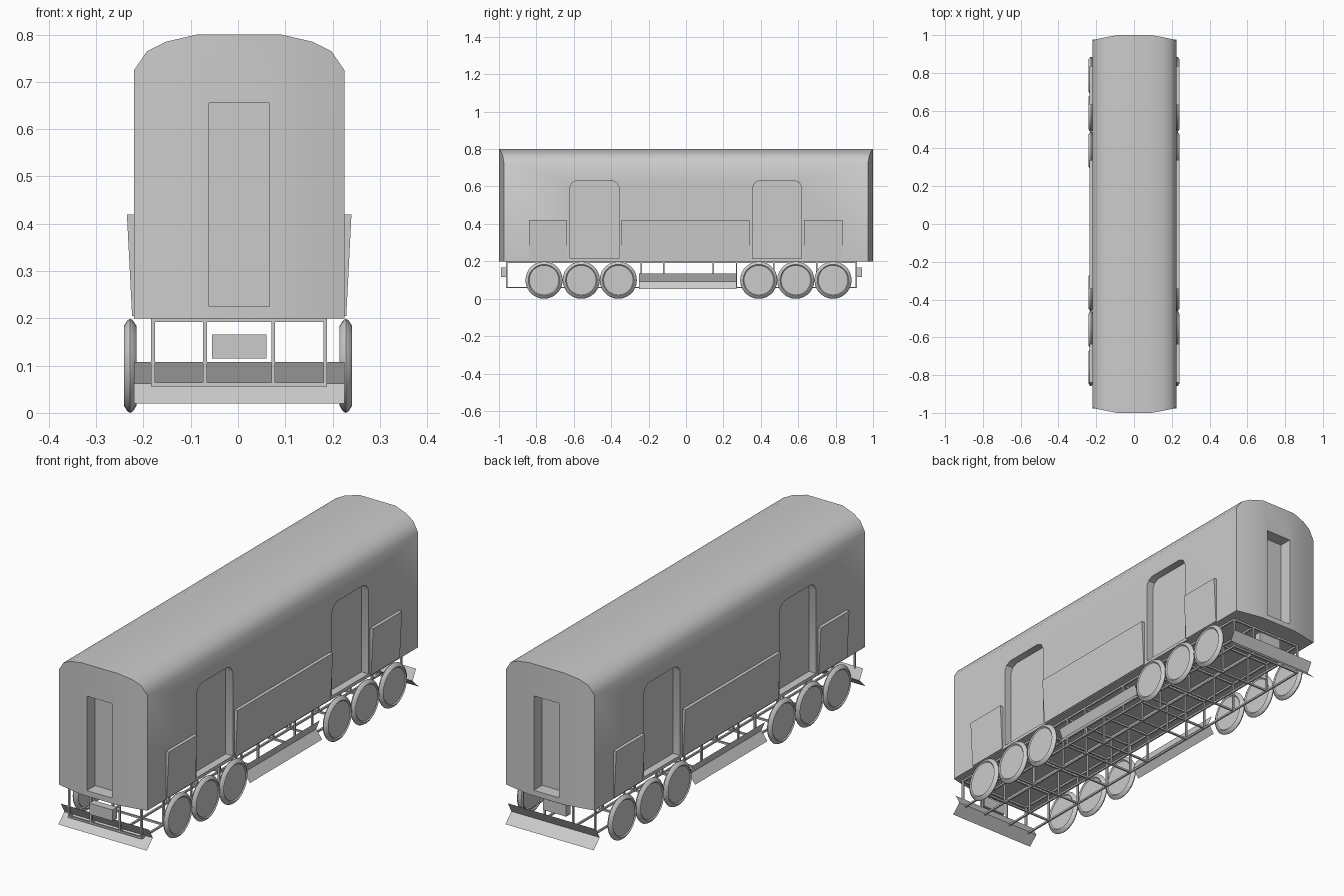
import bpy, bmesh, math

if "Cube" in bpy.data.objects:
    bpy.data.objects.remove(bpy.data.objects["Cube"])

CX = 0.0025  # small sideways offset of the shell


def make(name, verts, faces):
    me = bpy.data.meshes.new(name)
    me.from_pydata(verts, [], faces)
    bm = bmesh.new()
    bm.from_mesh(me)
    bmesh.ops.recalc_face_normals(bm, faces=bm.faces)
    bm.to_mesh(me)
    bm.free()
    ob = bpy.data.objects.new(name, me)
    bpy.context.collection.objects.link(ob)
    return ob


def activate(ob):
    bpy.ops.object.select_all(action='DESELECT')
    ob.select_set(True)
    bpy.context.view_layer.objects.active = ob


def boxes(name, spans):
    """One object out of several (x0, x1, y0, y1, z0, z1) boxes."""
    v, f = [], []
    for x0, x1, y0, y1, z0, z1 in spans:
        b = len(v)
        v += [(x, y, z) for x in (x0, x1) for y in (y0, y1) for z in (z0, z1)]
        f += [[b + i for i in q] for q in ((0, 1, 3, 2), (4, 6, 7, 5), (0, 4, 5, 1),
                                           (2, 3, 7, 6), (0, 2, 6, 4), (1, 5, 7, 3))]
    return make(name, v, f)


def prism(name, outline, x0, x1):
    """Extrude a (y, z) outline along x."""
    n = len(outline)
    v = [(x, y, z) for x in (x0, x1) for y, z in outline]
    f = [list(range(n)), list(range(n, 2 * n))]
    f += [(i, (i + 1) % n, n + (i + 1) % n, n + i) for i in range(n)]
    return make(name, v, f)


# Body shell: roof profile columns (x, top z, end y)
half = [(0.09, 0.8, 1.0), (0.155, 0.785, 0.988), (0.195, 0.765, 0.98), (0.2225, 0.725, 0.973)]
cols = [(-x, z, y) for x, z, y in reversed(half)] + half
n = len(cols)
verts = []
for s in (-1, 1):
    verts += [(x + CX, s * y, 0.2) for x, z, y in cols]
    verts += [(x + CX, s * y, z) for x, z, y in cols]
faces = []
for i in range(n - 1):
    for a, b in ((0, n), (2 * n, 3 * n), (0, 2 * n), (n, 3 * n)):  # ends, floor, roof
        faces.append((a + i, a + i + 1, b + i + 1, b + i))
for i in (0, n - 1):
    faces.append((i, n + i, 3 * n + i, 2 * n + i))
body = make("carriage_body", verts, faces)

# Recessed doorways at the ends and along the sides
cutters = []
for s in (-1, 1):
    y0, y1 = sorted((s * 0.94, s * 1.1))
    cutters.append(boxes("end_door_cutter", [(CX - 0.064, CX + 0.064, y0, y1, 0.225, 0.655)]))
    for yc in (-0.49, 0.487):
        w = 0.131
        outline = [(yc - w, 0.215), (yc + w, 0.215), (yc + w, 0.595), (yc + w - 0.012, 0.62),
                   (yc + w - 0.037, 0.632), (yc - w + 0.037, 0.632),
                   (yc - w + 0.012, 0.62), (yc - w, 0.595)]
        cutters.append(prism("side_door_cutter", outline, CX + s * 0.187, CX + s * 0.3))
activate(body)
for c in cutters:
    m = body.modifiers.new("cut", 'BOOLEAN')
    m.operation = 'DIFFERENCE'
    m.solver = 'EXACT'
    m.object = c
    bpy.ops.object.modifier_apply(modifier=m.name)
for c in cutters:
    bpy.data.objects.remove(c)
activate(body)
bpy.ops.object.shade_smooth_by_angle(angle=math.radians(35))

# Wedge-shaped side panels leaning outward at the top
for s in (-1, 1):
    for y0, y1 in ((-0.84, -0.635), (-0.345, 0.34), (0.63, 0.837)):
        sec = [(0.21, 0.205), (0.2265, 0.205), (0.2375, 0.42), (0.21, 0.42)]
        v = [(CX + s * x, y, z) for y in (y0, y1) for x, z in sec]
        make("side_panel", v, [(0, 1, 2, 3), (4, 5, 6, 7)] +
             [(i, (i + 1) % 4, 4 + (i + 1) % 4, 4 + i) for i in range(4)])

# Wheels: lathed disc with a bevelled rim and slightly sunk face
SEG = 28
prof = [(0.009, 0.079), (0.0135, 0.084), (0.006, 0.096), (0.0, 0.0995),
        (-0.006, 0.096), (-0.0135, 0.084), (-0.009, 0.079)]
for s in (-1, 1):
    for yc in (-0.759, -0.56, -0.362, 0.389, 0.587, 0.786):
        v = [(s * 0.228 + x, yc + r * math.cos(2 * math.pi * k / SEG),
              0.0995 + r * math.sin(2 * math.pi * k / SEG)) for x, r in prof for k in range(SEG)]
        f = [(j * SEG + k, j * SEG + (k + 1) % SEG, (j + 1) * SEG + (k + 1) % SEG, (j + 1) * SEG + k)
             for j in range(len(prof) - 1) for k in range(SEG)]
        f += [list(range(SEG)), list(range((len(prof) - 1) * SEG, len(prof) * SEG))]
        w = make("wheel", v, f)
        activate(w)
        bpy.ops.object.shade_smooth_by_angle(angle=math.radians(30))

# Thin folded plough blades at the ends and along the sides
strip = [(0, 1, 3, 2), (2, 3, 5, 4)]
for s in (-1, 1):
    make("end_plough", [(CX + x, s * y, z) for y, z in ((0.96, 0.108), (0.935, 0.062), (0.978, 0.02))
                        for x in (-0.2225, 0.2225)], strip)
    make("side_plough", [(s * x, y, z) for x, z in ((0.222, 0.135), (0.205, 0.092), (0.235, 0.052))
                         for y in (-0.25, 0.27)], strip)

# Coupler boxes below the end doors
boxes("front_coupler", [(CX - 0.058, CX + 0.058, -0.99, -0.957, 0.115, 0.166)])
boxes("rear_coupler", [(CX - 0.058, CX + 0.058, 0.91, 0.941, 0.115, 0.166)])

# Open lattice underframe
xs = [CX + x for x in (-0.182, -0.072, 0.072, 0.182)]
ys = [-0.958, -0.8, -0.6, -0.4, -0.24, -0.12, 0.145, 0.27, 0.47, 0.7, 0.91]
t = 0.004
bars = []
for z in (0.06, 0.196):
    bars += [(x - t, x + t, ys[0], ys[-1], z - t, z + t) for x in xs]
    bars += [(xs[0] - t, xs[-1] + t, y - t, y + t, z - t, z + t) for y in ys]
bars += [(x - t, x + t, y - t, y + t, 0.06, 0.196) for x in xs for y in ys]
boxes("underframe", bars)
